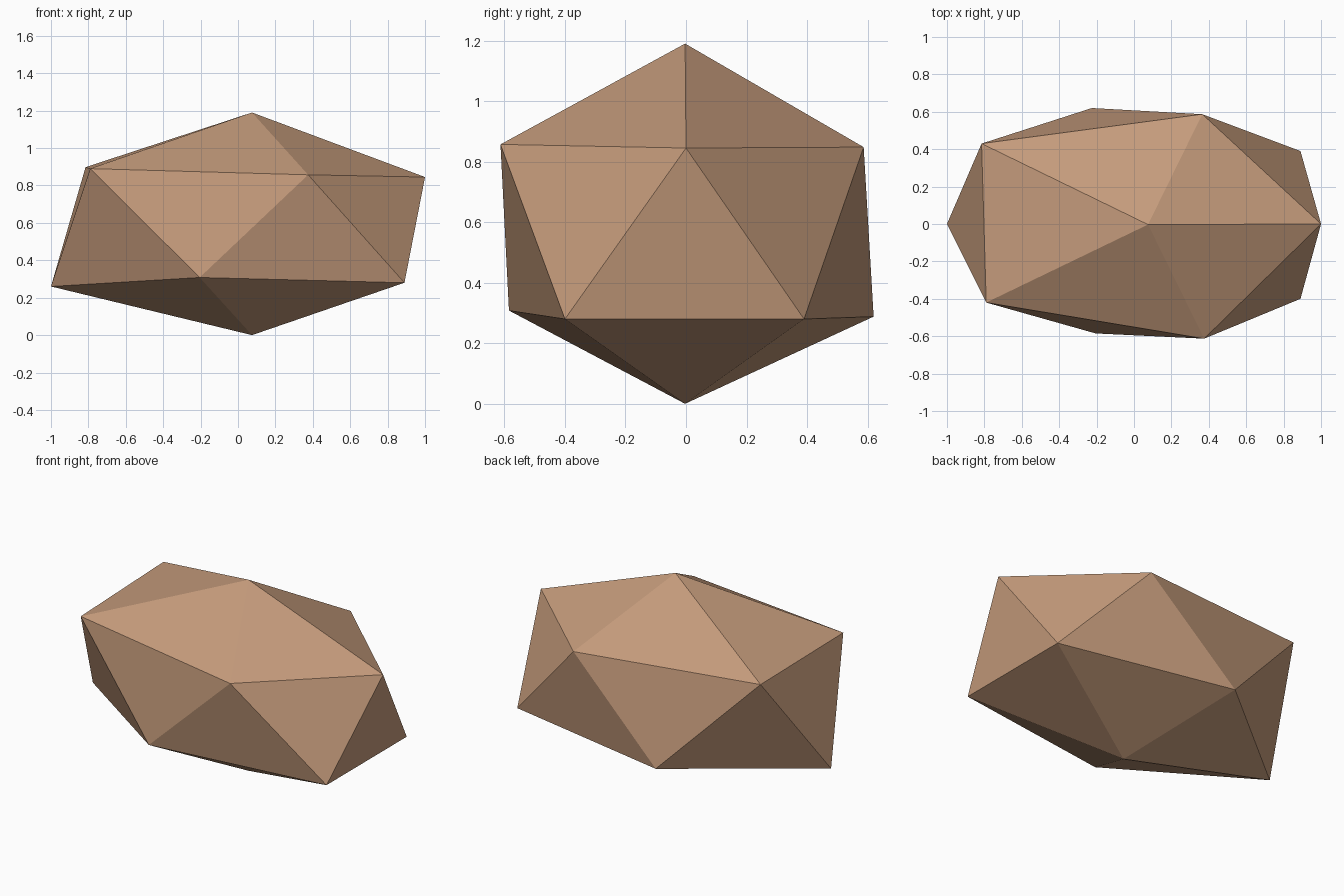
import bpy
import bmesh

cube = bpy.data.objects.get("Cube")
if cube:
    bpy.data.objects.remove(cube, do_unlink=True)

# Single warm stone colour
stone = bpy.data.materials.new("warm_tan_stone")
stone.use_nodes = True
colour = (0.56, 0.33, 0.2, 1)
stone.diffuse_color = colour
shader = stone.node_tree.nodes["Principled BSDF"]
shader.inputs["Base Color"].default_value = colour
shader.inputs["Roughness"].default_value = 0.9

# Two staggered five-point rings, counter-clockwise from above
upper_ring = [(1, 0, 0.845), (0.365, 0.587, 0.848), (-0.815, 0.43, 0.898),
              (-0.79, -0.42, 0.89), (0.375, -0.613, 0.857)]
lower_ring = [(0.89, 0.39, 0.28), (-0.225, 0.62, 0.288), (-1, 0, 0.26),
              (-0.205, -0.585, 0.308), (0.89, -0.4, 0.28)]

bm = bmesh.new()
top = bm.verts.new((0.075, -0.003, 1.19))
bottom = bm.verts.new((0.075, -0.003, 0))
upper = [bm.verts.new(p) for p in upper_ring]
lower = [bm.verts.new(p) for p in lower_ring]

# Cap triangles and the zigzag band between the rings
for i in range(5):
    j = (i + 1) % 5
    bm.faces.new((top, upper[i], upper[j]))
    bm.faces.new((upper[i], lower[i], upper[j]))
    bm.faces.new((upper[j], lower[i], lower[j]))
    bm.faces.new((bottom, lower[j], lower[i]))
bmesh.ops.recalc_face_normals(bm, faces=bm.faces)

mesh = bpy.data.meshes.new("faceted_rock")
bm.to_mesh(mesh)
bm.free()
mesh.materials.append(stone)
rock = bpy.data.objects.new("faceted_rock", mesh)
bpy.context.collection.objects.link(rock)
